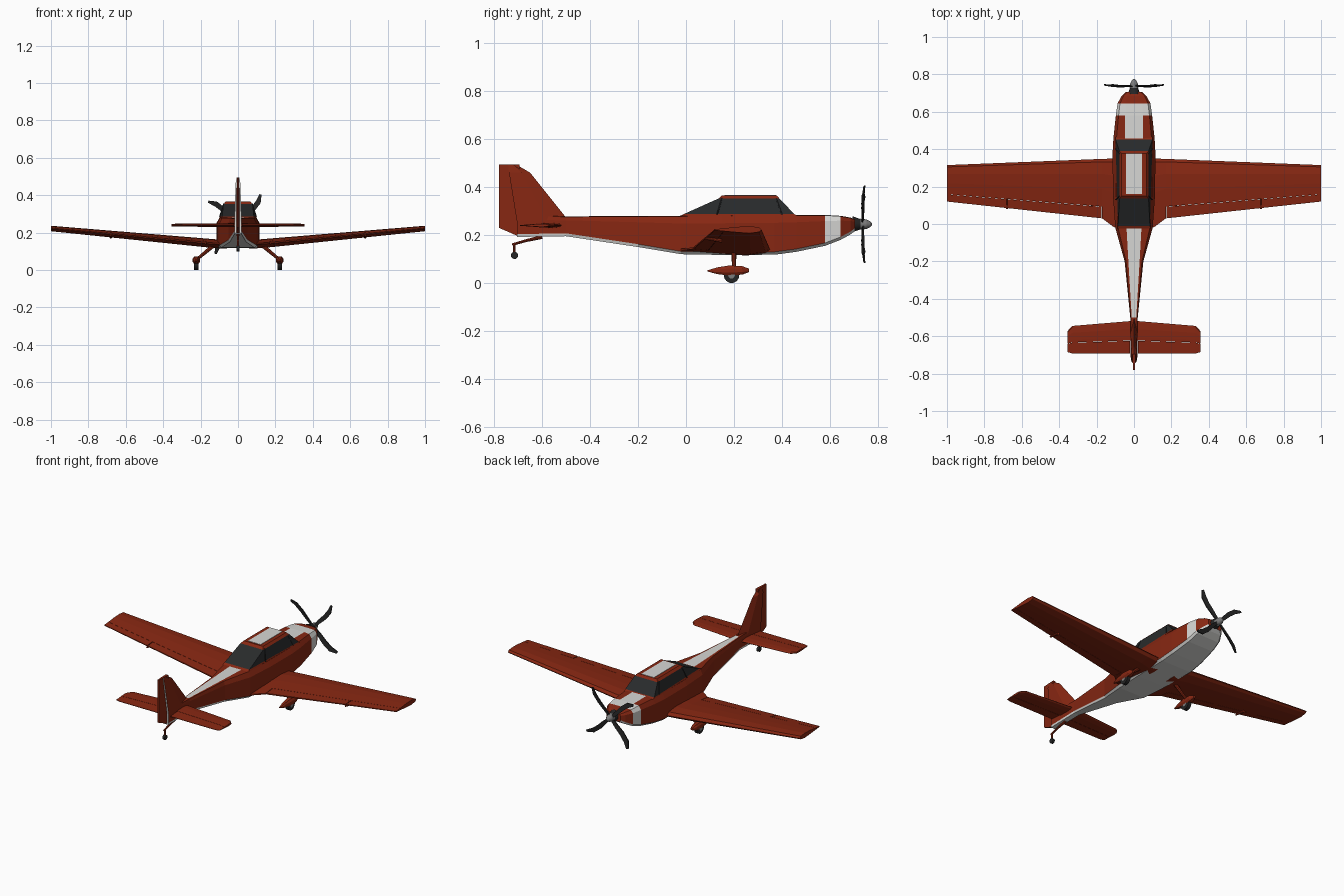
import bpy, bmesh, math
from mathutils import Vector

if "Cube" in bpy.data.objects:
    bpy.data.objects.remove(bpy.data.objects["Cube"])


def material(name, rgb):
    m = bpy.data.materials.new(name)
    m.diffuse_color = (*rgb, 1)
    m.use_nodes = True
    m.node_tree.nodes["Principled BSDF"].inputs["Base Color"].default_value = m.diffuse_color
    return m


RED = material("red paint", (0.24, 0.02, 0.006))
WHITE = material("white paint", (0.68, 0.68, 0.66))
GLASS = material("dark glass", (0.022, 0.024, 0.025))
BLACK = material("black rubber", (0.018, 0.018, 0.018))
METAL = material("grey metal", (0.2, 0.2, 0.2))


def loft(name, rings, mats, rule=None, caps=(0, 0)):
    """Skin closed rings; rule(i, j) gives the material of column j in span i."""
    bm = bmesh.new()
    vs = [[bm.verts.new(p) for p in r] for r in rings]
    n = len(rings[0])
    for i in range(len(rings) - 1):
        for j in range(n):
            k = (j + 1) % n
            f = bm.faces.new((vs[i][j], vs[i][k], vs[i + 1][k], vs[i + 1][j]))
            f.material_index = rule(i, j) if rule else 0
    bm.faces.new(vs[0]).material_index = caps[0]
    bm.faces.new(vs[-1]).material_index = caps[1]
    bmesh.ops.recalc_face_normals(bm, faces=bm.faces)
    me = bpy.data.meshes.new(name)
    bm.to_mesh(me)
    bm.free()
    ob = bpy.data.objects.new(name, me)
    bpy.context.collection.objects.link(ob)
    for m in mats:
        me.materials.append(m)
    return ob


def rod(name, a, b, r1, r2, mat, n=16):
    """Straight or tapered round bar from a to b."""
    a, b = Vector(a), Vector(b)
    q = (b - a).to_track_quat('Z', 'Y')
    ring = lambda c, r: [c + q @ Vector((r * math.cos(t * math.tau / n), r * math.sin(t * math.tau / n), 0))
                         for t in range(n)]
    ob = loft(name, [ring(a, r1), ring(b, r2)], [mat])
    bpy.context.view_layer.objects.active = ob
    ob.select_set(True)
    bpy.ops.object.shade_smooth_by_angle(angle=math.radians(35))
    ob.select_set(False)
    return ob


def mirrored(half):
    return half + [(-x, y, z) for x, y, z in reversed(half)]


# Fuselage: y, half width, top, bottom, half width of the top stripe
stations = [(-.705, .018, .28, .192, .008), (-.5, .02, .278, .195, .012), (-.2, .05, .279, .15, .03),
            (-.02, .1, .28, .12, .04), (.15, .112, .282, .117, .045), (.37, .115, .284, .118, .045),
            (.46, .11, .284, .13, .047), (.58, .097, .284, .155, .047), (.645, .088, .28, .18, .045),
            (.685, .066, .273, .202, .035), (.705, .045, .265, .217, .02)]
rings = []
for y, w, t, b, s in stations:
    rings.append(mirrored([(s, y, t), (.85 * w, y, t - .002), (w, y, t - .2 * (t - b)),
                           (w, y, b + .012), (.88 * w, y, b)]))


def fuselage_paint(i, j):
    belly = j in (3, 4, 5)
    stripe = j == 9 and 1 <= i <= 7
    band = i == 7
    return int(belly or stripe or band)


loft("fuselage", rings, [RED, WHITE], fuselage_paint, caps=(1, 0))

# Canopy: glass sides, red roof with a white panel
levels = [(.1, .09, -.025, .465, .28), (.099, .085, -.01, .452, .287),
          (.078, .078, .135, .39, .352), (.066, .066, .15, .378, .365)]
canopy = [[(wf, y1, z), (wr, y0, z), (-wr, y0, z), (-wf, y1, z)] for wf, wr, y0, y1, z in levels]
loft("canopy", canopy, [RED, GLASS], lambda i, j: int(i == 1), caps=(0, 0))
loft("roof_panel", [[(x, y, z) for x, y in ((.043, .16), (.043, .376), (-.043, .376), (-.043, .16))]
                    for z in (.362, .367)], [WHITE])
for x in (.1, -.1):  # window frame posts
    k = x / .1
    for y, yb in ((.375, .40), (.15, .13)):
        rod("canopy_post", (.098 * k, yb, .286), (.076 * k, y, .354), .003, .003, GLASS, 6)


# Wings and tail: airfoil slices along x
FOIL = [(0, 0), (.05, .35), (.25, .5), (.5, .42), (1, .06), (1, -.06), (.5, -.38), (.25, -.5), (.05, -.3)]


def foil_height(c, up):
    pts = [p for p in FOIL if (p[1] >= 0 if up else p[1] <= 0)]
    pts.sort()
    for (a, za), (b, zb) in zip(pts, pts[1:]):
        if a <= c <= b:
            return za + (zb - za) * (c - a) / (b - a)


def surface(name, side, slices, c0, c1, mat=RED):
    """Part of an airfoil between chord fractions c0 and c1; slice = x, front, back, z, thickness."""
    cs = [c0] + [c for c in (.05, .25, .5) if c0 < c < c1] + [c1]
    rings = []
    for x, front, back, z, t in slices:
        up = [(side * x, front + (back - front) * c, z + t * (foil_height(c, True) + .02)) for c in cs]
        low = [(side * x, front + (back - front) * c, z + t * (foil_height(c, False) - .02)) for c in cs]
        rings.append(up + low[::-1])
    return loft(name, rings, [mat])


def mix(a, b, x):
    f = (x - a[0]) / (b[0] - a[0])
    return tuple(p + (q - p) * f for p, q in zip(a, b))


root, tip = (.17, .348, .03, .145, .045), (1, .315, .12, .222, .028)
for s, label in ((1, "right"), (-1, "left")):
    surface(label + "_wing_root", s, [(.06, .352, -.04, .138, .045), (.11, .35, -.015, .14, .045), root], 0, 1)
    surface(label + "_wing", s, [root, tip], 0, .8)
    surface(label + "_flap", s, [mix(root, tip, .173), mix(root, tip, .677)], .805, 1)
    surface(label + "_aileron", s, [mix(root, tip, .682), tip], .805, 1)
    rod(label + "_hinge_bracket", (.68 * s, .15, .176), (.68 * s, .08, .186), .008, .005, RED, 8)
    # Tailplane
    inner, outer = (.005, -.518, -.692, .24, .02), (.33, -.545, -.692, .24, .015)
    end = (.355, -.572, -.685, .24, .012)
    surface(label + "_tailplane", s, [inner, outer, end], 0, .6)
    surface(label + "_elevator", s, [mix(inner, outer, .022), outer, end], .61, 1)
    # Main gear
    rod(label + "_gear_leg", (.12 * s, .2, .14), (.222 * s, .2, .055), .011, .008, RED, 8)
    rod(label + "_wheel", (.212 * s, .19, .032), (.234 * s, .19, .032), .032, .032, BLACK, 24)
    rod(label + "_wheel_hub", (.21 * s, .19, .032), (.236 * s, .19, .032), .014, .014, METAL, 12)
    spat = []
    for y, w, z0, z1 in ((.09, .004, .048, .053), (.13, .014, .037, .065), (.18, .019, .031, .073),
                         (.235, .018, .035, .07), (.262, .008, .045, .06)):
        h = (z1 - z0) * .3
        spat.append([(.223 * s + x, y, z) for x, z in (
            (w * .6, z1), (w, z1 - h), (w, z0 + h), (w * .6, z0),
            (-w * .6, z0), (-w, z0 + h), (-w, z1 - h), (-w * .6, z1))])
    loft(label + "_wheel_fairing", spat, [RED])

# Fin with a white hinge face, and the thinner rudder behind it
fin = []
for z, front, hinge, t in ((.26, -.49, -.706, .019), (.46, -.65, -.738, .013), (.494, -.708, -.742, .008)):
    mid = front + (hinge - front) * .4
    fin.append([(0, front, z), (t, mid, z), (t, hinge, z), (-t, hinge, z), (-t, mid, z)])
loft("fin", fin, [RED, WHITE], lambda i, j: int(j == 2))
loft("rudder", [[(.009, -.695, z0), (.004, -.78, z1), (-.004, -.78, z1), (-.009, -.695, z0)]
                for z0, z1 in ((.193, .23), (.495, .495))], [RED])

# Tail wheel
rod("tail_spring", (0, -.6, .192), (0, -.66, .178), .008, .006, RED, 8)
rod("tail_arm", (0, -.655, .18), (0, -.725, .16), .006, .005, RED, 8)
rod("tail_fork", (0, -.716, .163), (0, -.715, .118), .006, .005, RED, 8)
rod("tail_wheel", (-.007, -.715, .115), (.007, -.715, .115), .015, .015, BLACK, 20)

# Propeller: dark hub, grey spinner and four curved blades
C = .245
rod("propeller_hub", (0, .695, C), (0, .732, C), .033, .02, BLACK, 20)
for y0, y1, r0, r1 in ((.728, .752, .023, .02), (.752, .768, .02, .012), (.768, .776, .012, .003)):
    rod("spinner", (0, y0, C), (0, y1, C), r0, r1, METAL, 20)
BLADE = [(.012, .008), (.06, .013), (.11, .014), (.155, .02), (.195, .033),
         (.2, .022), (.165, -.006), (.11, -.013), (.06, -.01), (.012, -.008)]
for q in range(4):
    a = math.radians(45 + 90 * q)
    ca, sa = math.cos(a), math.sin(a)
    loft("propeller_blade", [[(r * ca - o * sa, .737 + dy + o * .25, C + r * sa + o * ca) for r, o in BLADE]
                             for dy in (-.003, .003)], [BLACK])
